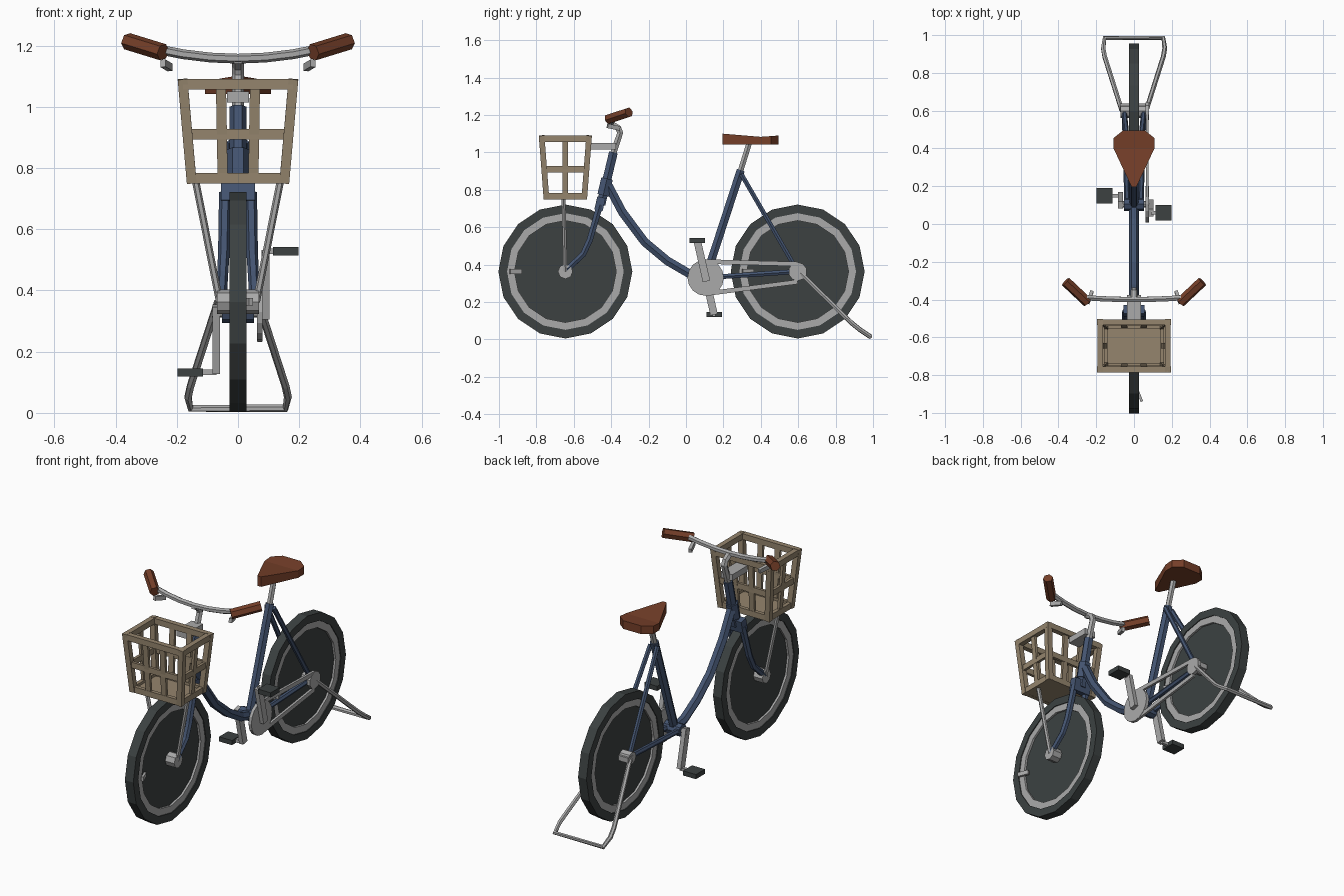
import bpy, bmesh, math
from mathutils import Vector, Matrix

if "Cube" in bpy.data.objects:
    bpy.data.objects.remove(bpy.data.objects["Cube"])


def material(name, rgb):
    m = bpy.data.materials.new(name)
    m.diffuse_color = (*rgb, 1)
    m.use_nodes = True
    m.node_tree.nodes["Principled BSDF"].inputs["Base Color"].default_value = m.diffuse_color
    return m


DARK = material("dark rubber", (0.045, 0.053, 0.053))
STEEL = material("light steel", (0.40, 0.40, 0.40))
BLUE = material("blue paint", (0.058, 0.090, 0.165))
LEATHER = material("brown leather", (0.18, 0.050, 0.022))
WICKER = material("tan wicker", (0.30, 0.235, 0.155))


def finish(name, bm, mat):
    bmesh.ops.recalc_face_normals(bm, faces=bm.faces)
    me = bpy.data.meshes.new(name)
    bm.to_mesh(me)
    bm.free()
    me.materials.append(mat)
    ob = bpy.data.objects.new(name, me)
    bpy.context.collection.objects.link(ob)
    return ob


def tube(name, pts, r, mat, sides=6, r2=None):
    """Faceted tube swept along a path, optionally tapering to r2."""
    pts = [Vector(p) for p in pts]
    n = len(pts)
    r2 = r if r2 is None else r2
    bm = bmesh.new()
    rings, u = [], None
    for i, p in enumerate(pts):
        a = (p - pts[i - 1]).normalized() if i else (pts[1] - p).normalized()
        b = (pts[i + 1] - p).normalized() if i < n - 1 else a
        t = (a + b).normalized()
        if u is None:
            ref = Vector((1, 0, 0)) if abs(t.x) < 0.8 else Vector((0, 0, 1))
            u = ref
        u = (u - t * u.dot(t)).normalized()
        v = t.cross(u)
        rad = r + (r2 - r) * i / (n - 1)
        rings.append([bm.verts.new(p + rad * (u * math.cos(k) + v * math.sin(k)))
                      for k in (math.tau * j / sides for j in range(sides))])
    for A, B in zip(rings, rings[1:]):
        for j in range(sides):
            k = (j + 1) % sides
            bm.faces.new((A[j], A[k], B[k], B[j]))
    bm.faces.new(rings[0])
    bm.faces.new(rings[-1])
    return finish(name, bm, mat)


def ring(name, y, z, x0, x1, r0, r1, mat, sides=16):
    """Ring (or disc when r0 is 0) around an axle parallel to x."""
    bm = bmesh.new()
    prof = [(x0, r0), (x0, r1), (x1, r1), (x1, r0)] if r0 else [(x0, r1), (x1, r1)]
    cols = [[bm.verts.new((x, y + r * math.sin(a), z + r * math.cos(a))) for x, r in prof]
            for a in (math.tau * i / sides for i in range(sides))]
    m = len(prof)
    for i in range(sides):
        A, B = cols[i], cols[(i + 1) % sides]
        for j in range(m if r0 else 1):
            k = (j + 1) % m
            bm.faces.new((A[j], A[k], B[k], B[j]))
    if not r0:
        for j in range(2):
            bm.faces.new([c[j] for c in cols])
    return finish(name, bm, mat)


def add_beam(bm, p, q, w, d, side=(1, 0, 0)):
    """Square-cut bar from p to q, w wide along side and d deep."""
    p, q = Vector(p), Vector(q)
    t = (q - p).normalized()
    s = Vector(side)
    s = (s - t * s.dot(t)).normalized()
    f = t.cross(s)
    rot = Matrix((s * w, f * d, t * (q - p).length)).transposed().to_4x4()
    bmesh.ops.create_cube(bm, size=1, matrix=Matrix.Translation((p + q) / 2) @ rot)


def beam(name, p, q, w, d, mat, side=(1, 0, 0)):
    bm = bmesh.new()
    add_beam(bm, p, q, w, d, side)
    return finish(name, bm, mat)


# Wheels
FY, RY, AZ = -0.645, 0.597, 0.363
for n, y in (("front", FY), ("rear", RY)):
    ring(n + "_tyre", y, AZ, -0.027, 0.027, 0.312, 0.358, DARK)
    ring(n + "_rim", y, AZ, -0.022, 0.022, 0.272, 0.314, STEEL)
    ring(n + "_wheel_disc", y, AZ, -0.010, 0.010, 0, 0.275, DARK)
    beam(n + "_valve", (0.042, y - 0.295, AZ), (0.018, y - 0.235, AZ), 0.025, 0.014, STEEL, (0, 0, 1))
ring("front_hub", FY, AZ, -0.068, 0.068, 0, 0.040, STEEL, 8)
ring("rear_hub", RY, AZ, -0.072, 0.060, 0, 0.035, STEEL, 8)
ring("rear_sprocket", RY, AZ, 0.060, 0.080, 0, 0.050, STEEL, 10)

# Frame
BY, BZ = 0.105, 0.33
ring("bottom_bracket", BY, BZ, -0.052, 0.052, 0, 0.036, BLUE, 8)
tube("down_tube", [(0, -0.425, 0.84), (0, -0.34, 0.68), (0, -0.22, 0.52),
                   (0, -0.10, 0.42), (0, 0.02, 0.35), (0, BY, BZ)], 0.027, BLUE)
tube("seat_tube", [(0, BY, BZ), (0, 0.293, 0.905)], 0.025, BLUE)
tube("head_tube", [(0, -0.455, 0.72), (0, -0.388, 1.00)], 0.027, BLUE)
tube("head_lug", [(0, -0.443, 0.77), (0, -0.422, 0.86)], 0.036, BLUE)
beam("fork_crown", (0, -0.468, 0.69), (0, -0.452, 0.76), 0.11, 0.045, BLUE)
for n, s in (("right", 1), ("left", -1)):
    tube(n + "_fork_leg", [(s * 0.042, -0.46, 0.72), (s * 0.046, -0.515, 0.53),
                           (s * 0.05, -0.55, 0.455), (s * 0.054, -0.64, 0.37)], 0.020, BLUE, 6, 0.017)
    tube(n + "_seat_stay", [(s * 0.022, 0.295, 0.885), (s * 0.052, RY, AZ)], 0.014, BLUE)
    tube(n + "_chain_stay", [(s * 0.036, BY, BZ), (s * 0.050, RY, AZ)], 0.015, BLUE)

# Saddle and post
tube("seat_post", [(0, 0.285, 0.88), (0, 0.338, 1.05)], 0.017, STEEL)
half = [(0.012, 0.195, 1.10), (0.052, 0.28, 1.093), (0.108, 0.40, 1.083),
        (0.108, 0.455, 1.087), (0.058, 0.495, 1.09)]
outline = half + [(-x, y, z) for x, y, z in reversed(half)]
bm = bmesh.new()
top = [bm.verts.new(p) for p in outline]
low = [bm.verts.new((x, y, 1.042)) for x, y, z in outline]
for i in range(len(top)):
    k = (i + 1) % len(top)
    bm.faces.new((low[i], low[k], top[k], top[i]))
for row in (top, low):
    for i in range(4):
        bm.faces.new((row[i], row[i + 1], row[8 - i], row[9 - i]))
finish("saddle", bm, LEATHER)

# Stem, handlebar, grips and brake levers
tube("stem", [(0, -0.39, 0.99), (0, -0.352, 1.105), (0, -0.362, 1.13), (0, -0.405, 1.155)], 0.019, STEEL)
tube("handlebar", [(x, -0.40 + abs(x) ** 2 * 0.15, 1.157 + x * x * 0.45)
                   for x in (-0.255, -0.18, -0.09, 0, 0.09, 0.18, 0.255)], 0.016, STEEL)
for n, s in (("right", 1), ("left", -1)):
    tube(n + "_grip", [(s * 0.245, -0.415, 1.178), (s * 0.362, -0.305, 1.214)], 0.028, LEATHER)
    beam(n + "_brake_lever", (s * 0.245, -0.42, 1.142), (s * 0.222, -0.355, 1.128), 0.018, 0.024, STEEL)

# Basket of slats, tapering to the floor
bm = bmesh.new()


def basket_point(fx, fy, z):
    k = (z - 0.75) / 0.34
    return Vector((fx * (0.151 + 0.030 * k), FY + fy * (0.101 + 0.026 * k), z))


for z, d in ((1.073, 0.030), (0.910, 0.016), (0.766, 0.022)):
    for s in (-1, 1):
        add_beam(bm, basket_point(-1, s, z), basket_point(1, s, z), 0.034, d, (0, 0, 1))
        add_beam(bm, basket_point(s, -1, z), basket_point(s, 1, z), 0.034, d, (0, 0, 1))
for s in (-1, 1):
    for t in (-1, 1):
        add_beam(bm, basket_point(s, t, 0.75), basket_point(s, t, 1.09), 0.032, 0.030)
        add_beam(bm, basket_point(s * 0.33, t, 0.75), basket_point(s * 0.31, t, 1.08), 0.033, 0.016)
    add_beam(bm, basket_point(s, 0, 0.75), basket_point(s, 0, 1.08), 0.016, 0.030)
add_beam(bm, (0, FY, 0.75), (0, FY, 0.768), 0.30, 0.20)
finish("basket", bm, WICKER)
beam("basket_bracket", (0, -0.515, 1.032), (0, -0.375, 1.032), 0.072, 0.036, STEEL)
for n, s in (("right", 1), ("left", -1)):
    tube(n + "_basket_strut", [(s * 0.138, -0.655, 0.755), (s * 0.060, FY, AZ)], 0.012, STEEL)

# Chainring, chain, cranks and pedals
ring("chainring", BY, BZ, 0.062, 0.080, 0, 0.097, STEEL, 16)
ring("crank_axle", BY, BZ, -0.085, 0.100, 0, 0.018, STEEL, 8)
beam("chain_upper", (0.071, BY, BZ + 0.086), (0.071, RY, AZ + 0.040), 0.014, 0.024, STEEL)
beam("chain_lower", (0.071, BY, BZ - 0.086), (0.071, RY, AZ - 0.055), 0.014, 0.024, STEEL)
for n, s, dy, dz in (("right", 1, -0.045, 0.198), ("left", -1, 0.045, -0.198)):
    x = s * (0.090 if s > 0 else 0.071)
    beam(n + "_crank", (x, BY - dy * 0.1, BZ - dz * 0.1), (x, BY + dy, BZ + dz), 0.026, 0.040, STEEL)
    beam(n + "_pedal_axle", (x, BY + dy, BZ + dz), (s * 0.13, BY + dy, BZ + dz), 0.018, 0.018, STEEL, (0, 1, 0))
    beam(n + "_pedal", (s * 0.115, BY + dy, BZ + dz), (s * 0.198, BY + dy, BZ + dz), 0.083, 0.027, DARK, (0, 1, 0))

# U-shaped kickstand
leg = [(0.066, 0.605, 0.362), (0.155, 0.885, 0.088), (0.163, 0.93, 0.052), (0.155, 0.985, 0.015)]
tube("kickstand", leg + [(-x, y, z) for x, y, z in reversed(leg)], 0.013, STEEL)
beam("axle_plate", (-0.074, 0.615, AZ), (0.074, 0.615, AZ), 0.045, 0.030, STEEL, (0, 1, 0))
